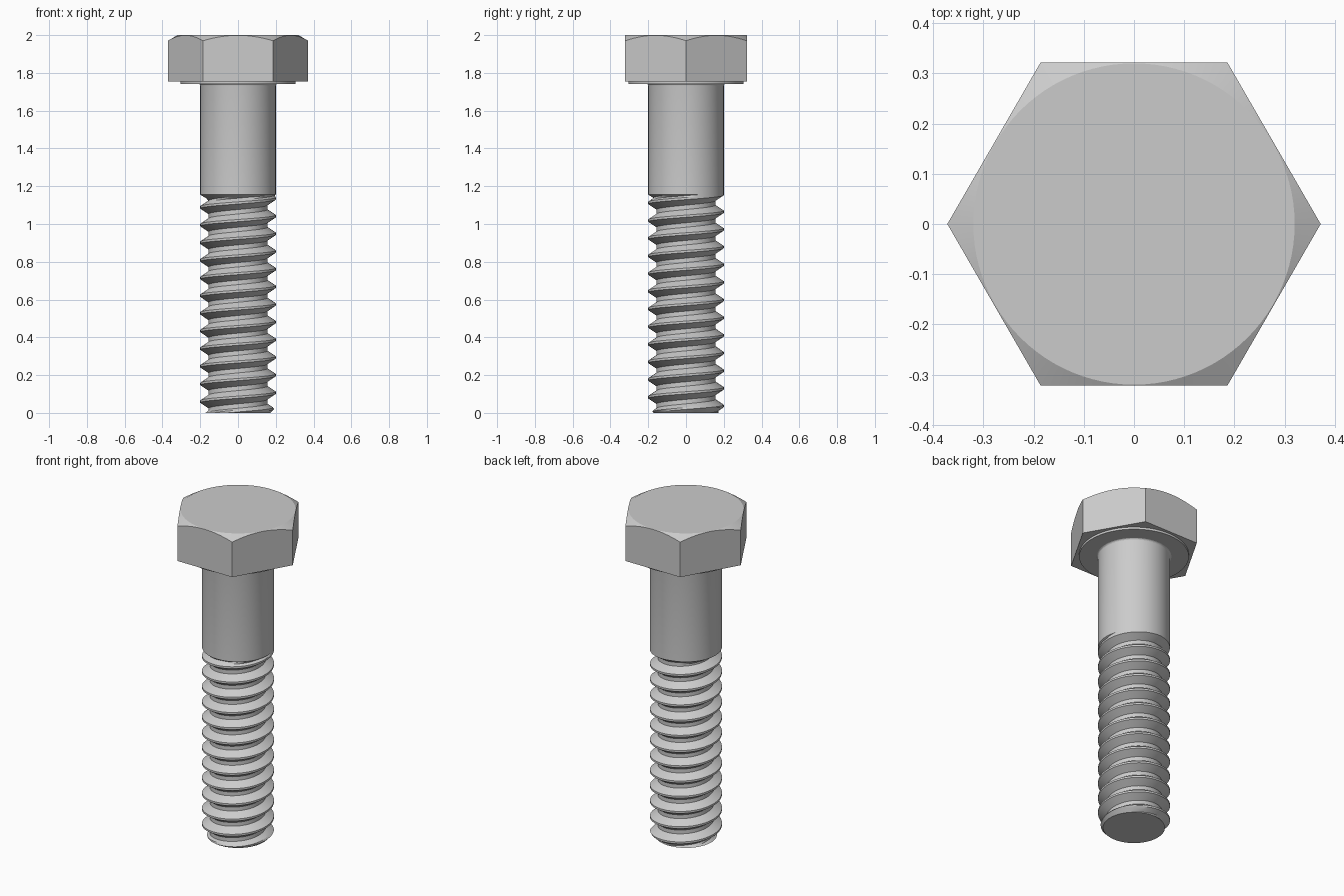
import bpy, bmesh
from math import sin, cos, tan, pi, radians, ceil

if "Cube" in bpy.data.objects:
    bpy.data.objects.remove(bpy.data.objects["Cube"])

SEG = 96
PITCH, PHASE = 0.0935, 0.013
MAJOR, ROOT, THREAD_TOP = 0.2, 0.156, 1.155


def build(name, rows, columns, cap=True):
    """Skin a grid of points (rows of equal length), weld it and fill the open ends."""
    bm = bmesh.new()
    grid = [[bm.verts.new(p) for p in row] for row in rows]
    for low, high in zip(grid, grid[1:]):
        for j in range(columns):
            bm.faces.new((low[j], low[j + 1], high[j + 1], high[j]))
    bmesh.ops.remove_doubles(bm, verts=bm.verts, dist=1e-5)
    bmesh.ops.dissolve_degenerate(bm, edges=bm.edges, dist=1e-5)
    if cap:
        bmesh.ops.holes_fill(bm, edges=[e for e in bm.edges if e.is_boundary], sides=0)
    bmesh.ops.recalc_face_normals(bm, faces=bm.faces)
    mesh = bpy.data.meshes.new(name)
    bm.to_mesh(mesh)
    bm.free()
    obj = bpy.data.objects.new(name, mesh)
    bpy.context.collection.objects.link(obj)
    bpy.ops.object.select_all(action='DESELECT')
    obj.select_set(True)
    bpy.context.view_layer.objects.active = obj
    bpy.ops.object.shade_smooth_by_angle(angle=radians(20))
    return obj


def point(r, angle, z):
    return (r * cos(angle), r * sin(angle), z)


ANGLES = [2 * pi * j / SEG for j in range(SEG + 1)]


def ring(r, z):
    return [point(r, a, z) for a in ANGLES]


# Hex head with washer face and 30 degree top chamfer
APOTHEM = 0.322


def hex_radius(angle):
    return APOTHEM / cos(angle % (pi / 3) - pi / 6)


hex_low = [point(hex_radius(a), a, 1.755) for a in ANGLES]
hex_high = [point(hex_radius(a), a, 2 - (hex_radius(a) - 0.32) * tan(pi / 6))
            for a in ANGLES]
build("hex_head", [ring(0.305, 1.742), ring(0.305, 1.755), hex_low, hex_high,
                   ring(0.32, 2.0)], SEG)

# Plain shank with a small fillet under the head
fillet = [ring(MAJOR + 0.013 * (1 - cos(t * pi / 8)),
               1.730 + 0.013 * sin(t * pi / 8)) for t in range(5)]
build("shank", [ring(MAJOR, THREAD_TOP)] + fillet, SEG, cap=False)

# Threaded section: rows follow the helix, clamped to flat ends
STEPS = (0, 1/16, 0.165, 0.27, 0.375, 0.5, 0.625, 0.73, 0.835, 15/16)


def thread_radius(z, angle):
    u = ((z - PHASE) / PITCH - angle / (2 * pi)) % 1
    d = min(u, 1 - u)                       # distance from the crest, in pitches
    t = min(max((d - 1/16) / (0.375 - 1/16), 0), 1)
    r = MAJOR + (ROOT - MAJOR) * t
    if z < 0.04:                            # chamfered tip
        r = min(r, 0.172 + z)
        r = max(r, 0.172 - 1.5 * z)
    return max(r, MAJOR - 1.7 * (THREAD_TOP - z))   # run-out below the shank


rows = []
for k in range(-2, ceil(THREAD_TOP / PITCH) + 2):
    for s in STEPS:
        row = []
        for a in ANGLES:
            z = PHASE + PITCH * (k + s + a / (2 * pi))
            z = min(max(z, 0), THREAD_TOP)
            row.append(point(thread_radius(z, a), a, z))
        rows.append(row)
build("thread", rows, SEG)
